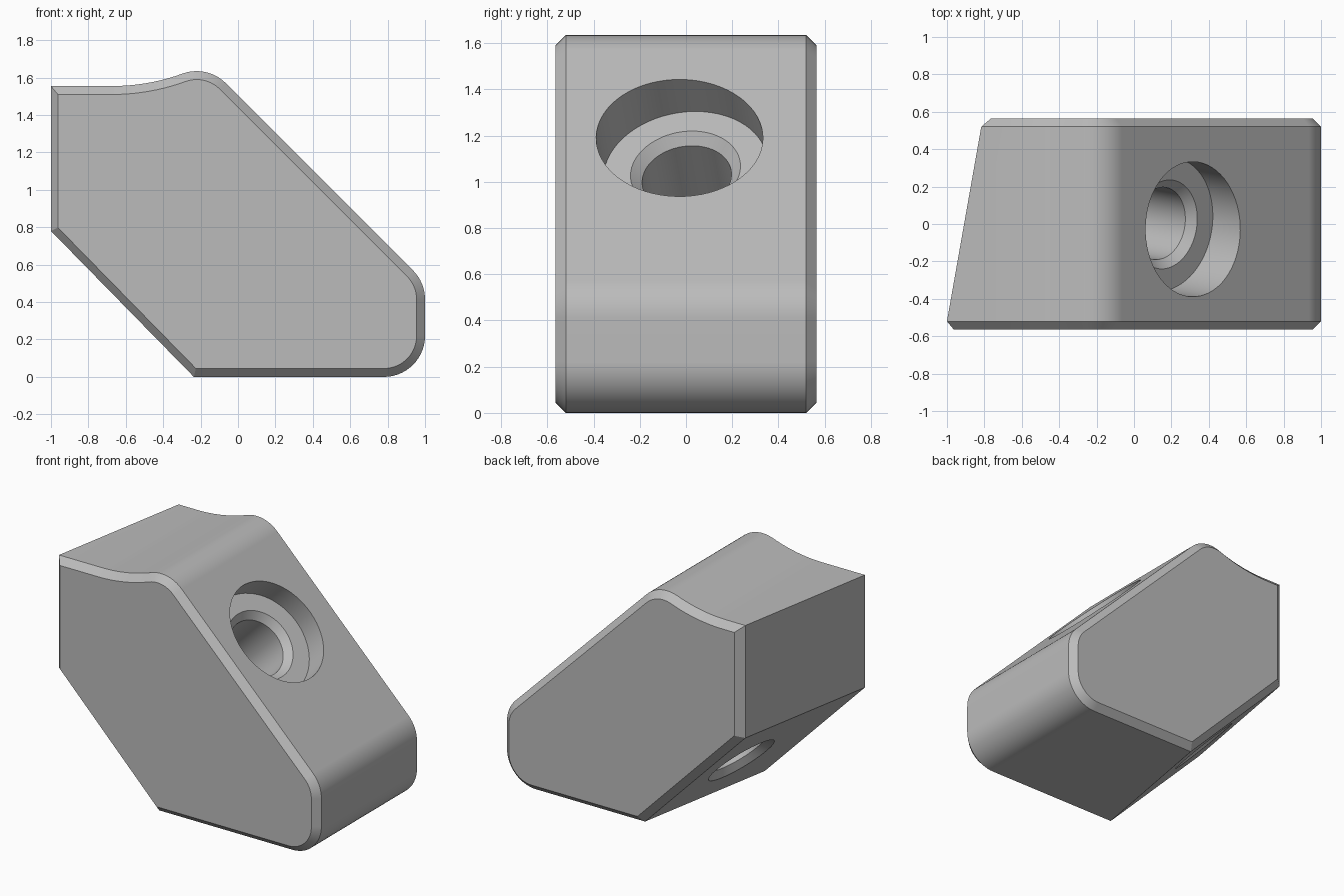
import bpy, bmesh
from math import sin, cos, tan, pi, radians
from mathutils import Vector

cube = bpy.data.objects.get("Cube")
if cube:
    bpy.data.objects.remove(cube, do_unlink=True)

HALF = 0.565                 # half depth in y
CHAMFER = 0.045
SKEW = tan(radians(10))      # slant of the end face


def arc(cx, cz, r, start, end, steps):
    angles = [radians(start + (end - start) * i / steps) for i in range(steps + 1)]
    return [(cx + r * cos(a), cz + r * sin(a)) for a in angles]


def make_object(name, bm):
    bmesh.ops.recalc_face_normals(bm, faces=bm.faces)
    mesh = bpy.data.meshes.new(name)
    bm.to_mesh(mesh)
    bm.free()
    obj = bpy.data.objects.new(name, mesh)
    bpy.context.collection.objects.link(obj)
    return obj


# Side profile: the slanted corners follow the skew, the rest runs straight back
slanted = [(-1, 1.555), (-1, 0.78), (-0.236, 0)]
straight = (arc(0.78, 0.22, 0.22, -90, 0, 14)
            + arc(0.78, 0.414, 0.22, 0, 45, 8)
            + arc(-0.221, 1.415, 0.22, 45, 110, 10)
            + arc(-0.674, 2.661, 1.106, -70, -90, 10)[1:])

# Wedge body
bm = bmesh.new()
loops = []
for y in (-HALF, HALF):
    shift = SKEW * (y + HALF - CHAMFER)
    points = [(x + shift, z) for x, z in slanted] + straight
    loops.append([bm.verts.new((x, y, z)) for x, z in points])
front, back = loops
n = len(front)
caps = [bm.faces.new(front), bm.faces.new(back[::-1])]
for i in range(n):
    j = (i + 1) % n
    bm.faces.new((front[j], front[i], back[i], back[j]))
bmesh.ops.recalc_face_normals(bm, faces=bm.faces)
rims = [e for f in caps for e in f.edges]
bmesh.ops.bevel(bm, geom=rims, offset=CHAMFER, offset_type='OFFSET',
                segments=1, affect='EDGES', clamp_overlap=False)
body = make_object("wedge_body", bm)

# Stepped bore, square to the slanted underside
under = Vector((0.764, 0, -0.78)).cross(Vector((SKEW, 1, 0))).normalized()
axis = under if under.z < 0 else -under
entry = Vector((0.315, -0.028, 1.19))
length = (Vector((-0.236, -0.52, 0)) - entry).dot(axis)
bore = [(-0.4, 0.358), (0.206, 0.358), (0.206, 0.24), (0.251, 0.195),
        (length - CHAMFER, 0.195), (length + 0.1, 0.34)]
side = axis.cross(Vector((0, 0, 1))).normalized()
up = axis.cross(side)
SIDES = 64
bm = bmesh.new()
rings = []
for d, r in bore:
    rings.append([bm.verts.new(entry + axis * d + side * r * cos(2 * pi * k / SIDES)
                               + up * r * sin(2 * pi * k / SIDES)) for k in range(SIDES)])
for a, b in zip(rings, rings[1:]):
    for k in range(SIDES):
        m = (k + 1) % SIDES
        bm.faces.new((a[k], a[m], b[m], b[k]))
bm.faces.new(rings[0])
bm.faces.new(rings[-1])
cutter = make_object("bore_cutter", bm)

# Plain grey material
grey = bpy.data.materials.new("light_grey")
grey.use_nodes = True
grey.diffuse_color = (0.5, 0.5, 0.5, 1)
grey.node_tree.nodes["Principled BSDF"].inputs["Base Color"].default_value = grey.diffuse_color
for obj in (body, cutter):
    obj.data.materials.append(grey)

# Cut the bore and finish the shading
for obj in bpy.context.selected_objects:
    obj.select_set(False)
body.select_set(True)
bpy.context.view_layer.objects.active = body
cut = body.modifiers.new("bore", 'BOOLEAN')
cut.operation = 'DIFFERENCE'
cut.solver = 'EXACT'
cut.object = cutter
bpy.ops.object.modifier_apply(modifier=cut.name)
bpy.data.objects.remove(cutter, do_unlink=True)
bpy.ops.object.shade_smooth_by_angle(angle=radians(25))
normals = body.modifiers.new("even_normals", 'WEIGHTED_NORMAL')
normals.keep_sharp = True
